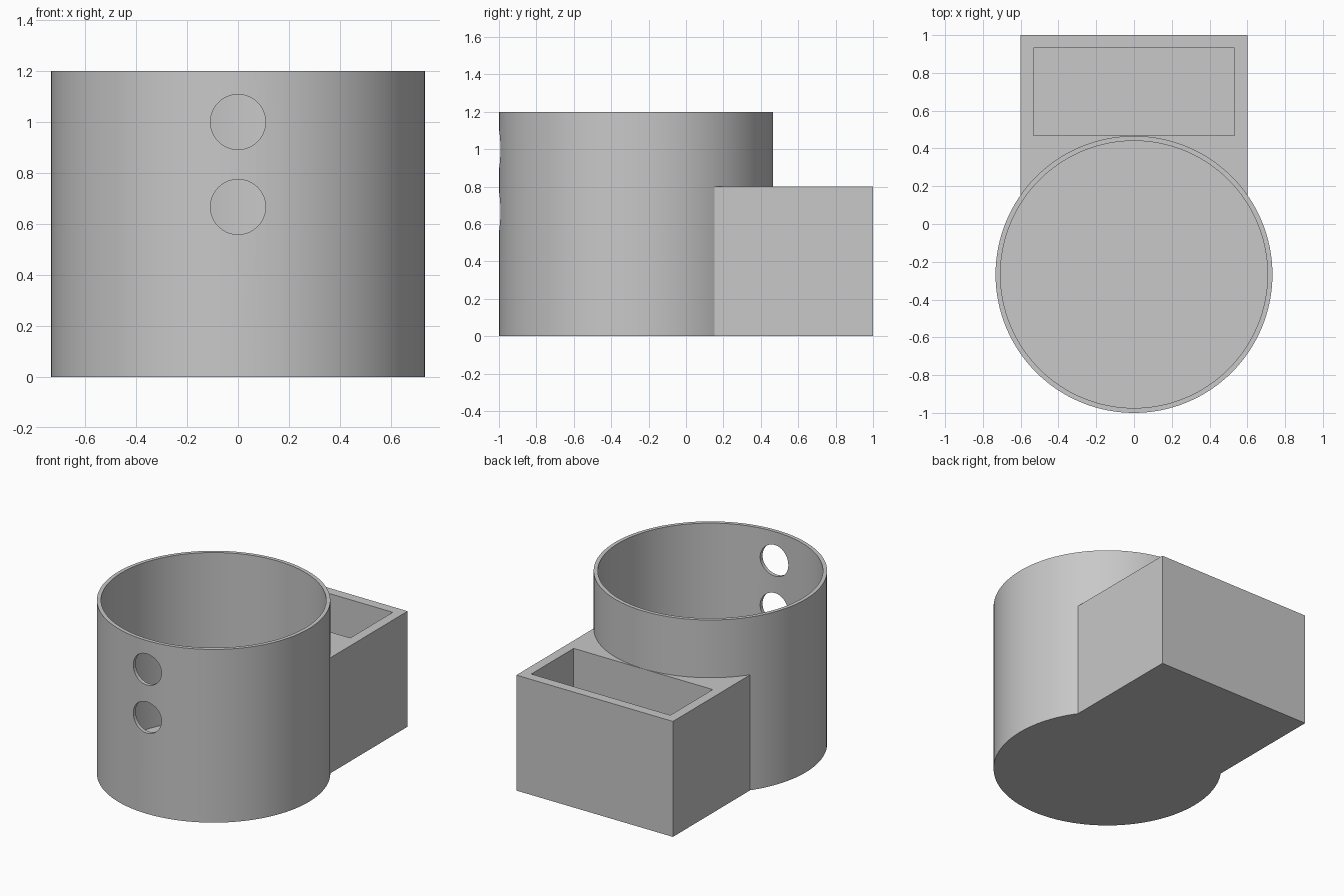
import bpy
import math

if "Cube" in bpy.data.objects:
    bpy.data.objects.remove(bpy.data.objects["Cube"], do_unlink=True)

CUP_Y, CUP_R, CUP_H = -0.267, 0.733, 1.2
WALL, FLOOR = 0.026, 0.04
BOX_W, BOX_H, BOX_WALL = 1.2, 0.8, 0.067

grey = bpy.data.materials.new("plain grey")
grey.use_nodes = True
grey.diffuse_color = (0.58, 0.58, 0.58, 1)
grey.node_tree.nodes["Principled BSDF"].inputs["Base Color"].default_value = (0.58, 0.58, 0.58, 1)


def finish(name):
    obj = bpy.context.object
    obj.name = name
    bpy.ops.object.transform_apply(location=True, rotation=True, scale=True)
    obj.data.materials.append(grey)
    return obj


def cylinder(name, radius, z0, z1):
    bpy.ops.mesh.primitive_cylinder_add(vertices=128, radius=radius, depth=z1 - z0,
                                        location=(0, CUP_Y, (z0 + z1) / 2))
    return finish(name)


def block(name, x, y0, y1, z0, z1):
    bpy.ops.mesh.primitive_cube_add(size=1, location=(0, (y0 + y1) / 2, (z0 + z1) / 2))
    bpy.context.object.scale = (x, y1 - y0, z1 - z0)
    return finish(name)


def cut(target, cutter):
    mod = target.modifiers.new(cutter.name, "BOOLEAN")
    mod.operation, mod.solver, mod.object = "DIFFERENCE", "EXACT", cutter
    bpy.context.view_layer.objects.active = target
    bpy.ops.object.modifier_apply(modifier=mod.name)
    bpy.data.objects.remove(cutter, do_unlink=True)


# Round cup, hollowed out above a thin floor
cup = cylinder("round_cup", CUP_R, 0, CUP_H)
cut(cup, cylinder("cup_hollow", CUP_R - WALL, FLOOR, CUP_H + 0.2))

# Two round holes through the front wall
for z in (0.667, 1.0):
    bpy.ops.mesh.primitive_cylinder_add(vertices=64, radius=0.108, depth=0.4,
                                        location=(0, -1, z), rotation=(math.pi / 2, 0, 0))
    cut(cup, finish("front_hole"))

# Rear box, hugging the cup, with an open rectangular pocket
box = block("rear_box", BOX_W, CUP_Y + 0.2, 1, 0, BOX_H)
cut(box, cylinder("cup_clearance", CUP_R, -0.2, CUP_H))
cut(box, block("box_pocket", BOX_W - 2 * BOX_WALL, CUP_Y + CUP_R + 0.002, 1 - BOX_WALL,
               BOX_WALL, BOX_H + 0.2))

# Smooth round walls, crisp edges
for obj in (cup, box):
    bpy.ops.object.select_all(action="DESELECT")
    obj.select_set(True)
    bpy.context.view_layer.objects.active = obj
    bpy.ops.object.shade_smooth_by_angle(angle=math.radians(30))
